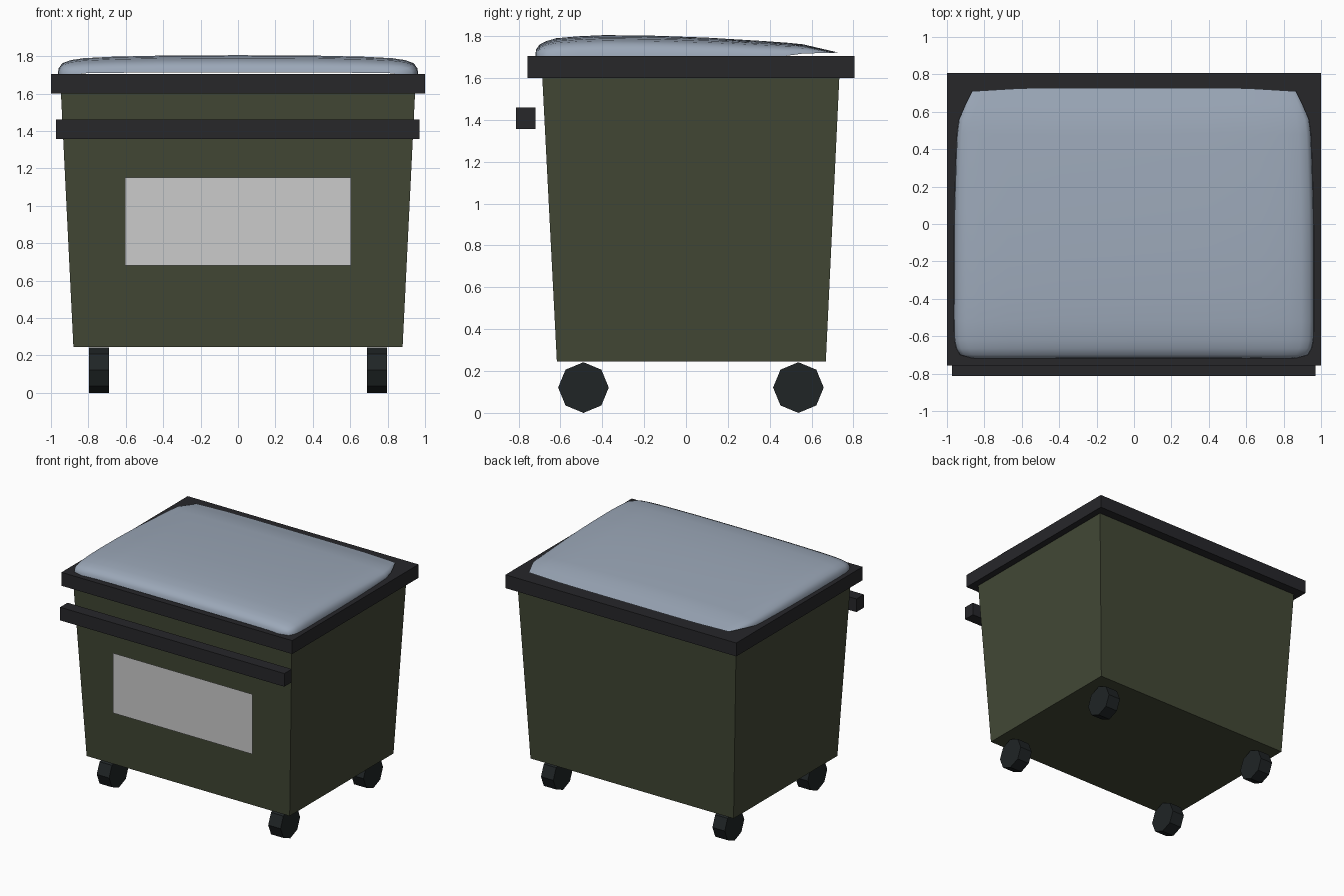
import bpy, bmesh, math
from mathutils import Matrix

if "Cube" in bpy.data.objects:
    bpy.data.objects.remove(bpy.data.objects["Cube"])


def material(name, rgb):
    m = bpy.data.materials.new(name)
    m.diffuse_color = (*rgb, 1)
    m.use_nodes = True
    m.node_tree.nodes["Principled BSDF"].inputs["Base Color"].default_value = m.diffuse_color
    return m


GREEN = material("green_paint", (0.055, 0.065, 0.036))
BLACK = material("black_plastic", (0.02, 0.02, 0.023))
RUBBER = material("rubber", (0.014, 0.018, 0.019))
LID = material("lid_plastic", (0.33, 0.39, 0.48))


def make_object(name, bm, mat=None):
    bmesh.ops.recalc_face_normals(bm, faces=bm.faces)
    mesh = bpy.data.meshes.new(name)
    bm.to_mesh(mesh)
    bm.free()
    ob = bpy.data.objects.new(name, mesh)
    bpy.context.collection.objects.link(ob)
    if mat:
        mesh.materials.append(mat)
    return ob


def frustum(name, low, high, mat):
    """Box between two rectangles given as (x0, x1, y0, y1, z)."""
    bm = bmesh.new()
    bmesh.ops.create_cube(bm, size=2)
    for v in bm.verts:
        x0, x1, y0, y1, z = high if v.co.z > 0 else low
        v.co = (x1 if v.co.x > 0 else x0, y1 if v.co.y > 0 else y0, z)
    return make_object(name, bm, mat)


def box(name, x0, x1, y0, y1, z0, z1, mat):
    return frustum(name, (x0, x1, y0, y1, z0), (x0, x1, y0, y1, z1), mat)


# Tapered bin body, rim and front handle bar
frustum("body", (-0.88, 0.88, -0.617, 0.668, 0.245),
        (-0.947, 0.947, -0.687, 0.733, 1.61), GREEN)
box("rim", -1, 1, -0.757, 0.806, 1.6, 1.705, BLACK)
box("front_handle", -0.973, 0.97, -0.812, -0.72, 1.357, 1.46, BLACK)

# Flat front panel
bm = bmesh.new()
bm.faces.new([bm.verts.new((x, -0.682, z)) for x, z in
              ((-0.605, 0.68), (0.605, 0.68), (0.605, 1.15), (-0.605, 1.15))])
panel = make_object("front_panel", bm)
panel.data.flip_normals() if panel.data.polygons[0].normal.y > 0 else None

# Four eight-sided wheels
for side, x in (("left", -0.743), ("right", 0.743)):
    for end, y in (("front", -0.49), ("back", 0.537)):
        bm = bmesh.new()
        bmesh.ops.create_cone(bm, cap_ends=True, segments=8, radius1=0.121,
                              radius2=0.121, depth=0.107,
                              matrix=Matrix.Translation((x, y, 0.121))
                              @ Matrix.Rotation(math.pi / 2, 4, 'Y'))
        make_object(f"{end}_{side}_wheel", bm, RUBBER)

# Domed lid: rows along y as (y, half width, edge z, crown z)
rows = [(-0.72, 0.84, 1.703, 1.712), (-0.716, 0.87, 1.703, 1.737),
        (-0.70, 0.93, 1.703, 1.76), (-0.665, 0.95, 1.703, 1.777),
        (-0.62, 0.96, 1.703, 1.79), (-0.52, 0.963, 1.703, 1.799),
        (-0.39, 0.963, 1.703, 1.805), (-0.15, 0.963, 1.703, 1.802),
        (0.1, 0.96, 1.703, 1.793), (0.35, 0.952, 1.703, 1.778),
        (0.48, 0.946, 1.706, 1.769), (0.56, 0.935, 1.717, 1.761),
        (0.64, 0.9, 1.719, 1.742), (0.728, 0.865, 1.72, 1.722)]
half = [(1.0, 0.0), (0.997, 0.3), (0.975, 0.58), (0.93, 0.74),
        (0.86, 0.84), (0.7, 0.92), (0.42, 0.98)]
section = [(-u, h) for u, h in half] + [(0, 1)] + half[::-1]
bm = bmesh.new()
grid = []
for y, w, z0, z1 in rows:
    sag = 0.018 if y > 0.7 else 0
    grid.append([bm.verts.new((u * w, y - sag * max(0, abs(u) - 0.65) / 0.35,
                               z0 + (z1 - z0) * h)) for u, h in section])
for a, b in zip(grid, grid[1:]):
    for i in range(len(section) - 1):
        bm.faces.new((a[i], a[i + 1], b[i + 1], b[i]))
lid = make_object("lid", bm, LID)
if lid.data.polygons[len(lid.data.polygons) // 2].normal.z < 0:
    lid.data.flip_normals()
lid.data.shade_smooth()
